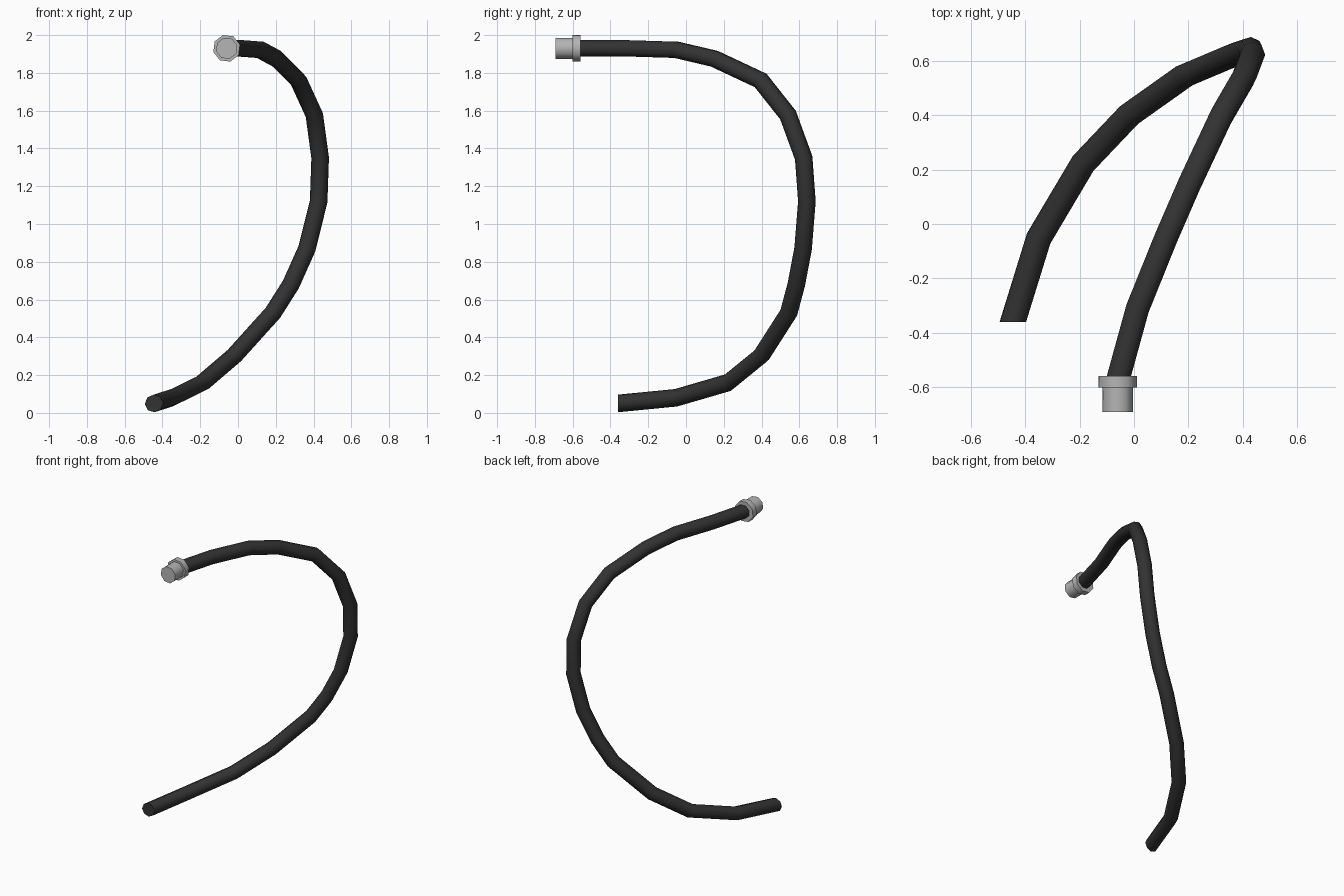
import bpy, bmesh, math
from mathutils import Vector, Matrix
from mathutils.geometry import intersect_line_plane

if "Cube" in bpy.data.objects:
    bpy.data.objects.remove(bpy.data.objects["Cube"])

SIDES = 8
HOSE_R = 0.0465


def material(name, value):
    m = bpy.data.materials.new(name)
    m.diffuse_color = (value, value, value, 1)
    m.use_nodes = True
    m.node_tree.nodes["Principled BSDF"].inputs["Base Color"].default_value = m.diffuse_color
    return m


def finish(bm, name, mat, angle):
    bmesh.ops.recalc_face_normals(bm, faces=bm.faces)
    me = bpy.data.meshes.new(name)
    bm.to_mesh(me)
    bm.free()
    ob = bpy.data.objects.new(name, me)
    bpy.context.collection.objects.link(ob)
    me.materials.append(mat)
    bpy.ops.object.select_all(action='DESELECT')
    bpy.context.view_layer.objects.active = ob
    ob.select_set(True)
    bpy.ops.object.shade_smooth_by_angle(angle=math.radians(angle))
    return ob


rubber = material("black rubber", 0.032)
metal = material("grey metal", 0.46)

# Hose centre line, from the metal fitting to the open end
path = [Vector(p) for p in (
    (-0.06, -0.575, 1.93), (0.013, -0.31, 1.93), (0.118, -0.05, 1.922),
    (0.205, 0.15, 1.875), (0.32, 0.395, 1.76), (0.404, 0.54, 1.577),
    (0.435, 0.623, 1.35), (0.427, 0.64, 1.12), (0.365, 0.62, 0.87),
    (0.28, 0.584, 0.68), (0.185, 0.544, 0.53), (-0.018, 0.40, 0.305),
    (-0.187, 0.222, 0.16), (-0.35, -0.053, 0.08), (-0.445, -0.36, 0.05))]
dirs = [(b - a).normalized() for a, b in zip(path, path[1:])]

# Mitred sweep: each ring is the previous one slid along its segment
bm = bmesh.new()
turn = dirs[0].to_track_quat('Z', 'Y')
ring = []
for i in range(SIDES):
    a = (i + 0.5) * math.tau / SIDES
    ring.append(path[0] + turn @ Vector((HOSE_R * math.cos(a), HOSE_R * math.sin(a), 0)))
rings = []
for i, p in enumerate(path):
    d = dirs[max(i - 1, 0)]
    if i in (0, len(path) - 1):
        normal = Vector((0, 1, 0))      # both ends are cut square to y
    else:
        normal = dirs[i - 1] + dirs[i]
    ring = [intersect_line_plane(v, v + d, p, normal) for v in ring]
    rings.append([bm.verts.new(v) for v in ring])
for r, s in zip(rings, rings[1:]):
    for i in range(SIDES):
        j = (i + 1) % SIDES
        bm.faces.new((r[i], r[j], s[j], s[i]))
bm.faces.new(rings[0])
bm.faces.new(rings[-1])
finish(bm, "hose", rubber, 50)


# Metal fitting: wide collar and narrower stub, both along y
def fitting(name, radius, y0, y1):
    bm = bmesh.new()
    bmesh.ops.create_cone(
        bm, cap_ends=True, segments=SIDES, radius1=radius, radius2=radius, depth=y1 - y0,
        matrix=Matrix.Translation((-0.06, (y0 + y1) / 2, 1.93))
        @ Matrix.Rotation(math.radians(7), 4, 'Y') @ Matrix.Rotation(math.pi / 2, 4, 'X')
        @ Matrix.Rotation(math.pi / SIDES, 4, 'Z'))
    finish(bm, name, metal, 50)


fitting("collar", 0.073, -0.60, -0.558)
fitting("stub", 0.058, -0.691, -0.59)
